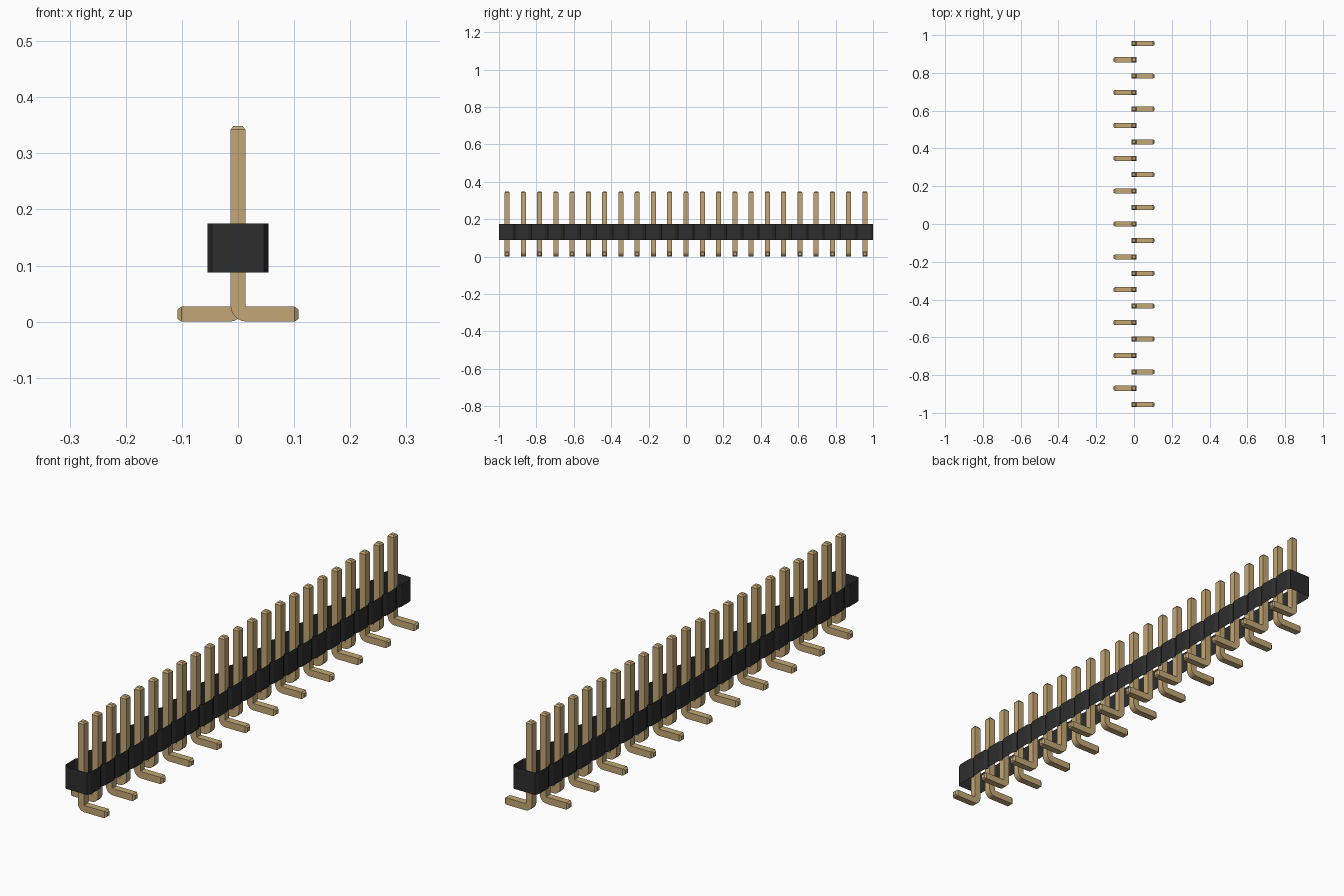
import bpy, bmesh, math

cube = bpy.data.objects.get("Cube")
if cube:
    bpy.data.objects.remove(cube, do_unlink=True)

COUNT = 23
PITCH = 2 / COUNT
H = 0.0133           # half thickness of a pin
TOP = 0.349
REACH = 0.108        # foot length from the centre line


def material(name, color):
    m = bpy.data.materials.new(name)
    m.use_nodes = True
    m.diffuse_color = (*color, 1)
    bsdf = m.node_tree.nodes["Principled BSDF"]
    bsdf.inputs["Base Color"].default_value = (*color, 1)
    bsdf.inputs["Roughness"].default_value = 0.6
    return m


gold = material("pale gold", (0.55, 0.39, 0.18))
black = material("black plastic", (0.026, 0.026, 0.027))


def finish_mesh(bm, name, mat):
    mesh = bpy.data.meshes.new(name)
    bm.to_mesh(mesh)
    bm.free()
    mesh.materials.append(mat)
    return mesh


def add_object(name, mesh):
    ob = bpy.data.objects.new(name, mesh)
    bpy.context.collection.objects.link(ob)
    return ob


# Bent square pin: each station is (inner point, outer point, half width in y)
def pin_mesh():
    tip, taper, r = 0.008, 0.007, 0.002
    stations = [((tip, TOP), (-tip, TOP), tip),
                ((H, TOP - taper), (-H, TOP - taper), H)]
    cx, cz, ro = H + r, 2 * H + r, 2 * H + r
    for i in range(6):
        a = math.pi + i / 5 * math.pi / 2
        c, s = math.cos(a), math.sin(a)
        stations.append(((cx + r * c, cz + r * s), (cx + ro * c, cz + ro * s), H))
    stations += [((REACH - taper, 2 * H), (REACH - taper, 0), H),
                 ((REACH, H + tip), (REACH, H - tip), tip)]
    bm = bmesh.new()
    rings = []
    for (xi, zi), (xo, zo), w in stations:
        rings.append([bm.verts.new(p) for p in
                      ((xi, -w, zi), (xi, w, zi), (xo, w, zo), (xo, -w, zo))])
    for a, b in zip(rings, rings[1:]):
        for k in range(4):
            n = (k + 1) % 4
            bm.faces.new((a[k], a[n], b[n], b[k]))
    bm.faces.new(rings[0])
    bm.faces.new(rings[-1])
    bmesh.ops.recalc_face_normals(bm, faces=bm.faces[:])
    return finish_mesh(bm, "pin", gold)


# Housing: notched outline raised into a wall, open above and below
def housing_mesh():
    wide, narrow, cut = 0.0545, 0.0465, 0.015
    side = []
    for i in range(COUNT):
        y = -1 + i * PITCH
        side += [(narrow, y), (wide, y + cut), (wide, y + PITCH - cut)]
    side.append((narrow, 1))
    outline = side + [(-x, y) for x, y in reversed(side)]
    bm = bmesh.new()
    low = [bm.verts.new((x, y, 0.088)) for x, y in outline]
    high = [bm.verts.new((x, y, 0.175)) for x, y in outline]
    for k in range(len(outline)):
        n = (k + 1) % len(outline)
        bm.faces.new((low[k], low[n], high[n], high[k]))
    return finish_mesh(bm, "housing", black)


add_object("housing", housing_mesh())

# Pins in a row, feet turned alternately to each side
pin = pin_mesh()
for i in range(COUNT):
    ob = add_object(f"pin_{i + 1:02d}", pin)
    ob.location.y = -1 + (i + 0.5) * PITCH
    ob.rotation_euler.z = math.pi * (i % 2)
